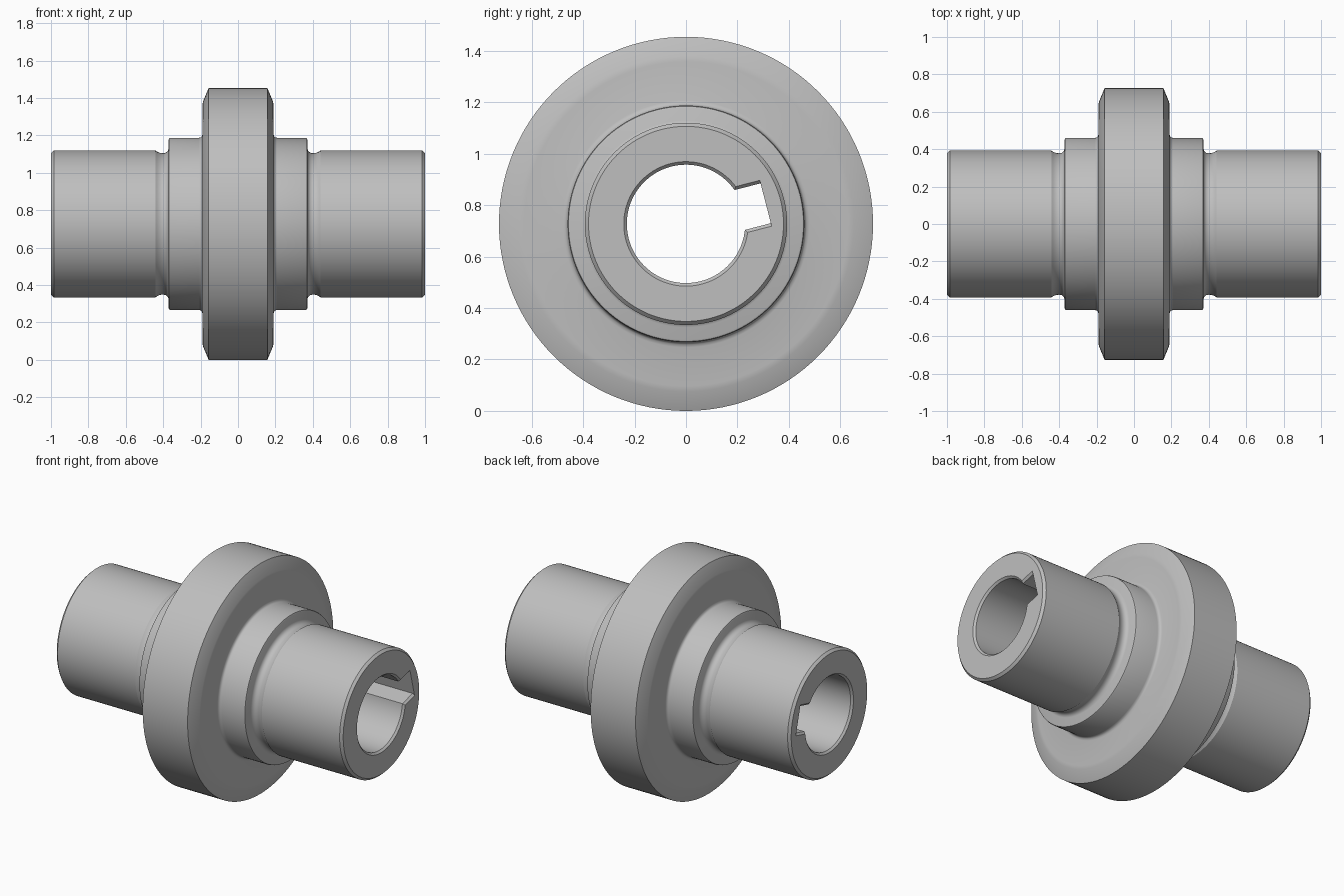
import bpy, bmesh, math
from mathutils import Vector

if "Cube" in bpy.data.objects:
    bpy.data.objects.remove(bpy.data.objects["Cube"])

R = 0.727          # flange radius = height of the axis
SEG = 128

steel = bpy.data.materials.new("grey_steel")
steel.diffuse_color = (0.52, 0.52, 0.52, 1)
steel.use_nodes = True
steel.node_tree.nodes["Principled BSDF"].inputs["Base Color"].default_value = steel.diffuse_color


def loft(name, rings):
    """Closed solid through a list of rings with equal point counts."""
    bm = bmesh.new()
    loops = [[bm.verts.new(p) for p in ring] for ring in rings]
    n = len(loops[0])
    for a, b in zip(loops, loops[1:]):
        for i in range(n):
            j = (i + 1) % n
            bm.faces.new((a[i], a[j], b[j], b[i]))
    bm.faces.new(loops[0])
    bm.faces.new(loops[-1])
    bmesh.ops.recalc_face_normals(bm, faces=bm.faces)
    mesh = bpy.data.meshes.new(name)
    bm.to_mesh(mesh)
    bm.free()
    mesh.materials.append(steel)
    obj = bpy.data.objects.new(name, mesh)
    bpy.context.collection.objects.link(obj)
    return obj


def circle(x, r):
    return [(x, r * math.cos(2 * math.pi * i / SEG), R + r * math.sin(2 * math.pi * i / SEG))
            for i in range(SEG)]


# Half profile (x, radius): flange, shoulder, relief groove, hub, end chamfer
half = [(0.157, 0.727), (0.188, 0.652), (0.19, 0.63), (0.19, 0.48), (0.193, 0.469),
        (0.199, 0.463), (0.21, 0.46), (0.362, 0.46), (0.368, 0.457), (0.371, 0.45),
        (0.371, 0.402), (0.376, 0.39), (0.386, 0.381), (0.4, 0.378), (0.415, 0.379),
        (0.43, 0.385), (0.442, 0.393), (0.985, 0.393), (1.0, 0.379)]
profile = [(-x, r) for x, r in reversed(half)] + half
hub = loft("flanged_hub", [circle(x, r) for x, r in profile])


# Bore with keyway: section grows by "o" to form the end chamfers
def bore_section(x, o):
    r, w, depth = 0.23 + o, 0.08 + o, 0.32
    a = math.asin(w / r)
    pts = [Vector((depth, -w)), Vector((depth, w))]
    steps = 96
    for i in range(steps + 1):
        t = a + (2 * math.pi - 2 * a) * i / steps
        pts.append(Vector((r * math.cos(t), r * math.sin(t))))
    c, s = math.cos(math.radians(14.5)), math.sin(math.radians(14.5))
    return [(x, p.x * c - p.y * s, R + p.x * s + p.y * c) for p in pts]


cutter = loft("bore_cutter", [bore_section(x, o) for x, o in
                              ((-1.012, 0.024), (-0.988, 0), (0.988, 0), (1.012, 0.024))])
cutter.hide_render = True

cut = hub.modifiers.new("bore", 'BOOLEAN')
cut.operation = 'DIFFERENCE'
cut.solver = 'EXACT'
cut.object = cutter
bpy.context.view_layer.objects.active = hub
hub.select_set(True)
cutter.select_set(False)
bpy.ops.object.modifier_apply(modifier=cut.name)
bpy.data.objects.remove(cutter)
bpy.ops.object.shade_smooth_by_angle(angle=math.radians(30))
